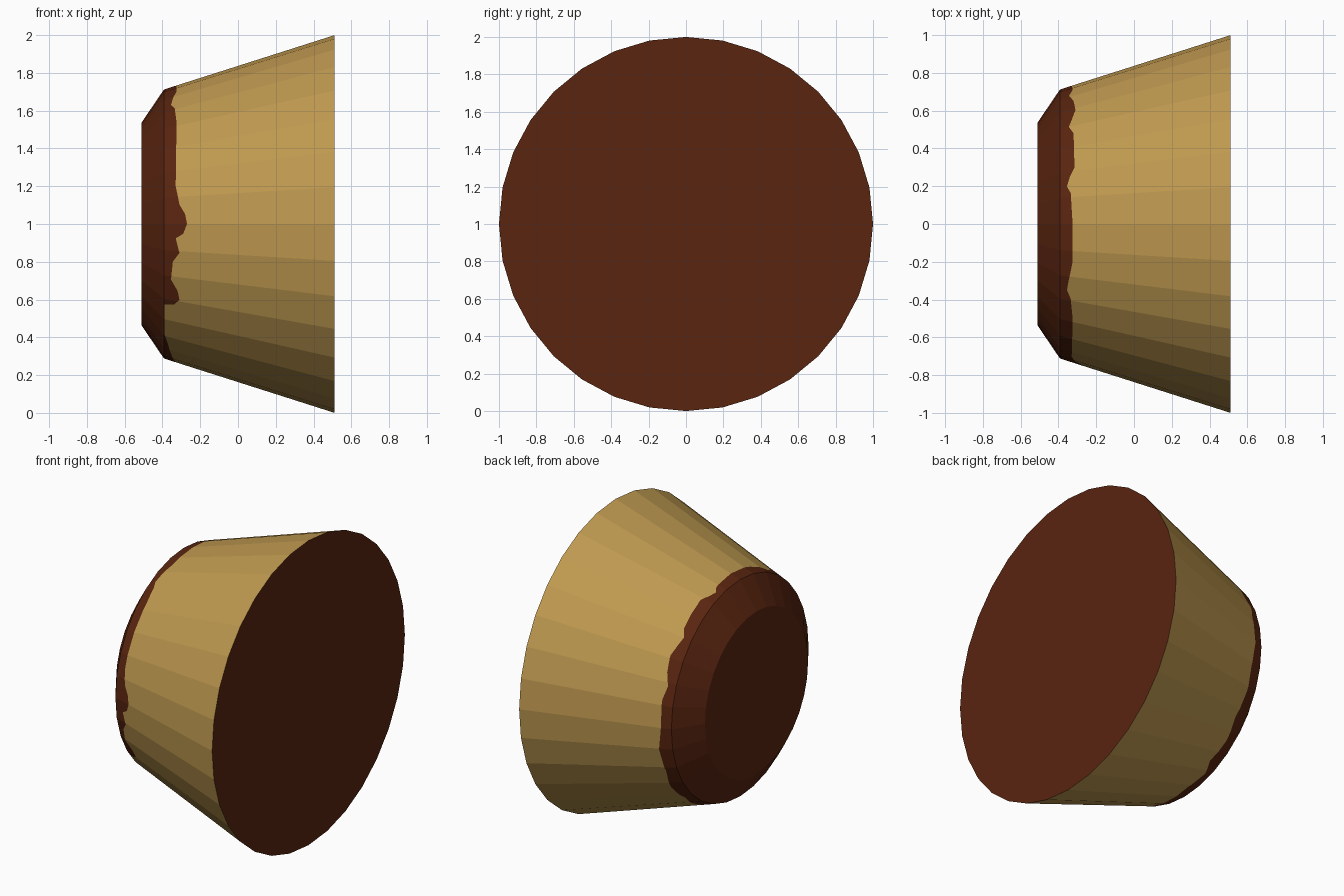
import bpy, bmesh, math

if "Cube" in bpy.data.objects:
    bpy.data.objects.remove(bpy.data.objects["Cube"])

SIDES = 32
STEP = 360 / SIDES
X_SMALL, R_SMALL = -0.512, 0.535   # small end
X_RIM, R_RIM = -0.392, 0.712       # bevel edge
X_BIG, R_BIG = 0.512, 1.0          # wide end

# Ragged colour border: angle (0 = top, 90 = back, -90 = front) and x
BORDER = [(-180, -.33), (-165, -.35), (-153, -.37), (-145, -.389), (-127, -.389),
          (-126, -.34), (-123, -.31), (-119, -.32), (-114, -.355), (-106, -.345),
          (-102, -.31), (-96, -.33), (-94, -.29), (-90, -.27), (-86, -.28),
          (-82, -.31), (-74, -.33), (-43, -.325), (-33, -.335), (-29, -.355),
          (-24, -.345), (-16, -.325), (0, -.325), (13, -.335), (16, -.355),
          (20, -.34), (24, -.315), (41, -.32), (45, -.345), (49, -.33),
          (55, -.31), (63, -.32), (69, -.345), (76, -.325), (90, -.33),
          (102, -.31), (115, -.32), (128, -.30), (140, -.325), (152, -.30),
          (160, -.345), (170, -.32), (180, -.33)]


def border_x(a):
    for (a0, x0), (a1, x1) in zip(BORDER, BORDER[1:]):
        if a0 <= a <= a1:
            return x0 + (x1 - x0) * (a - a0) / (a1 - a0)


def point(x, r, a):
    # Point on the flat facet of the 32-sided ring at polar angle a
    local = (a + 180) % STEP - STEP / 2
    r *= math.cos(math.radians(STEP / 2)) / math.cos(math.radians(local))
    t = math.radians(a)
    return (x, r * math.sin(t), 1 + r * math.cos(t))


def side_point(x, a):
    k = (x - X_RIM) / (X_BIG - X_RIM)
    return point(x, R_RIM + (R_BIG - R_RIM) * k, a)


def material(name, color):
    m = bpy.data.materials.new(name)
    m.diffuse_color = (*color, 1)
    m.use_nodes = True
    m.node_tree.nodes["Principled BSDF"].inputs["Base Color"].default_value = m.diffuse_color
    return m


bm = bmesh.new()


def face(points, mat):
    f = bm.faces.new([bm.verts.new(p) for p in points])
    f.material_index = mat


angles = [-180 + i * STEP for i in range(SIDES + 1)]
for a0, a1 in zip(angles, angles[1:]):
    cuts = [a0] + [a for a, _ in BORDER if a0 < a < a1] + [a1]
    edge = [side_point(border_x(a), a) for a in cuts]
    # Dark bevel, dark ragged band, tan wall
    face([point(X_SMALL, R_SMALL, a0), point(X_SMALL, R_SMALL, a1),
          point(X_RIM, R_RIM, a1), point(X_RIM, R_RIM, a0)], 0)
    face([side_point(X_RIM, a1), side_point(X_RIM, a0)] + edge, 0)
    face([side_point(X_BIG, a1), side_point(X_BIG, a0)] + edge, 1)

# Flat end caps
face([point(X_SMALL, R_SMALL, a) for a in angles[:-1]], 0)
face([point(X_BIG, R_BIG, a) for a in angles[:-1]], 0)

bmesh.ops.remove_doubles(bm, verts=bm.verts, dist=0.0005)
bmesh.ops.recalc_face_normals(bm, faces=bm.faces)
mesh = bpy.data.meshes.new("tapered_cup")
bm.to_mesh(mesh)
bm.free()
mesh.materials.append(material("dark brown", (0.100, 0.018, 0.005)))
mesh.materials.append(material("tan", (0.525, 0.322, 0.081)))
bpy.context.collection.objects.link(bpy.data.objects.new("tapered_cup", mesh))
